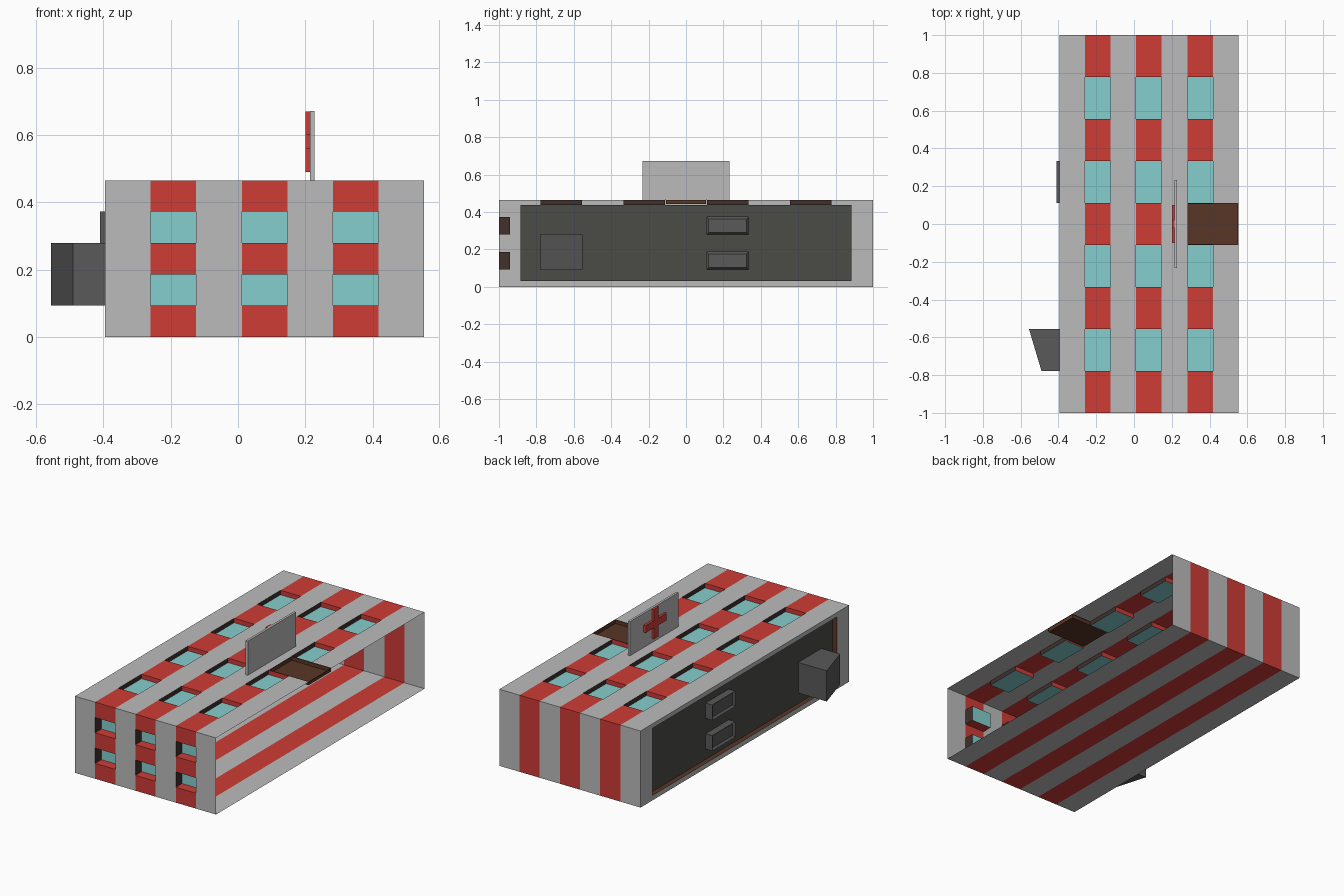
import bpy, bmesh
from mathutils import Vector

if "Cube" in bpy.data.objects:
    bpy.data.objects.remove(bpy.data.objects["Cube"])

X0, X1, H = -0.395, 0.553, 0.465
COLORS = {
    "wall_grey": (0.50, 0.50, 0.50), "stripe_red": (0.62, 0.045, 0.037),
    "glass_teal": (0.24, 0.62, 0.62), "reveal_dark": (0.05, 0.03, 0.025),
    "door_brown": (0.10, 0.037, 0.02), "roof_dark": (0.07, 0.07, 0.062),
    "vent_dark": (0.10, 0.10, 0.10),
}
GREY, RED, GLASS, REVEAL, BROWN, ROOF, VENT = range(7)
MATS = []
for name, c in COLORS.items():
    m = bpy.data.materials.new(name)
    m.diffuse_color = (*c, 1)
    m.use_nodes = True
    m.node_tree.nodes["Principled BSDF"].inputs["Base Color"].default_value = m.diffuse_color
    MATS.append(m)


def steps(a, b, n):
    return [a + (b - a) * i / n for i in range(n + 1)]


def grid(bm, us, vs, place, mat, flip=False):
    """Grid of quads; place maps (u, v) to a point, mat maps (i, j) to a slot."""
    pts = [[bm.verts.new(place(u, v)) for v in vs] for u in us]
    cells = {}
    for i in range(len(us) - 1):
        for j in range(len(vs) - 1):
            q = [pts[i][j], pts[i + 1][j], pts[i + 1][j + 1], pts[i][j + 1]]
            f = bm.faces.new(q[::-1] if flip else q)
            f.material_index = mat(i, j)
            cells[i, j] = f
    return cells


def push(bm, faces, offset, face_mat, side_mat):
    """Extrude each face by an offset and colour the cap and its sides."""
    caps = bmesh.ops.extrude_discrete_faces(bm, faces=faces)["faces"]
    bm.normal_update()
    for cap in caps:
        for v in cap.verts:
            v.co += Vector(offset)
    bm.normal_update()
    for cap in caps:
        cap.material_index = face_mat
        for e in cap.edges:
            for f in e.link_faces:
                if f is not cap:
                    f.material_index = side_mat(f)
    return caps


def merge(bm, faces):
    return bmesh.ops.dissolve_faces(bm, faces=faces, use_verts=False)["region"][0]


def finish(bm, name):
    bmesh.ops.remove_doubles(bm, verts=bm.verts[:], dist=1e-5)
    me = bpy.data.meshes.new(name)
    bm.to_mesh(me)
    bm.free()
    for m in MATS:
        me.materials.append(m)
    ob = bpy.data.objects.new(name, me)
    bpy.context.collection.objects.link(ob)
    return ob


# striped walls: a thin tube open at +x, with recessed windows
xs, ys, zs = steps(X0, X1, 7), steps(-1, 1, 9), steps(0, H, 5)
stripe = lambda i, j: RED if i % 2 else GREY
reveal = lambda f: REVEAL if abs(f.normal.x) > 0.5 else RED
bm = bmesh.new()
top = grid(bm, xs, ys, lambda u, v: (u, v, H), stripe)
front = grid(bm, xs, zs, lambda u, v: (u, -1, v), stripe)
grid(bm, xs, ys, lambda u, v: (u, v, 0), stripe, True)
grid(bm, xs, zs, lambda u, v: (u, 1, v), stripe, True)
odd = lambda cells: [f for (i, j), f in cells.items() if i % 2 and j % 2]
push(bm, odd(top), (0, 0, -0.027), GLASS, reveal)
push(bm, odd(front), (0, 0.06, 0), GLASS, reveal)

# entrance door, sunk into the wall at the open end
door = merge(bm, [top[5, 4], top[6, 4]])
bm.normal_update()
rim = bmesh.ops.inset_individual(bm, faces=[door], thickness=0.006)["faces"]
for f in rim:
    f.material_index = BROWN
push(bm, [door], (0, 0, -0.022), BROWN, lambda f: BROWN)
finish(bm, "striped_walls")

# roof: grey rim around a sunken dark panel
bm = bmesh.new()
YR, Z0, Z1, XR = 0.885, 0.03, 0.438, X0 + 0.03
rim = grid(bm, [-1, -YR, YR, 1], [0, Z0, Z1, H],
           lambda u, v: (X0, u, v), lambda i, j: GREY, True)
cap = push(bm, [rim[1, 1]], (XR - X0, 0, 0), ROOF, lambda f: BROWN)
bmesh.ops.delete(bm, geom=cap, context="FACES_ONLY")
panel = grid(bm, [-YR, ys[1], ys[2], ys[5], ys[6], YR], [Z0, *zs[1:5], Z1],
             lambda u, v: (XR, u, v), lambda i, j: ROOF, True)

# two roof vents with sunken centres
vents = push(bm, [panel[3, 1], panel[3, 3]], (-0.41 - XR, 0, 0), VENT, lambda f: VENT)
bmesh.ops.inset_individual(bm, faces=vents, thickness=0.014, depth=-0.012)

# stair housing with a slanted end
house = merge(bm, [panel[1, 1], panel[1, 2]])
for f in push(bm, [house], (-0.1, 0, 0), VENT, lambda f: VENT):
    for v in f.verts:
        v.co.x = -0.49 if v.co.y < -0.66 else -0.556
finish(bm, "roof")


def slab(name, outline, xa, xb, mat):
    """Extrude a (y, z) outline from xa to xb."""
    bm = bmesh.new()
    f = bm.faces.new([bm.verts.new((xa, y, z)) for y, z in outline])
    r = bmesh.ops.extrude_face_region(bm, geom=[f], use_keep_orig=True)["geom"]
    bmesh.ops.translate(bm, vec=(xb - xa, 0, 0),
                        verts=[v for v in r if isinstance(v, bmesh.types.BMVert)])
    bmesh.ops.recalc_face_normals(bm, faces=bm.faces[:])
    for f in bm.faces:
        f.material_index = mat
    finish(bm, name)


# sign board and its cross
slab("sign_board", [(-0.232, H), (0.232, H), (0.232, 0.672), (-0.232, 0.672)], 0.214, 0.228, GREY)
a, L, h, c = 0.022, 0.1, 0.09, 0.58
quarter = [(L, a), (a, a), (a, h)]
cross = quarter + [(-y, z) for y, z in quarter[::-1]]
cross += [(y, -z) for y, z in cross[::-1]]
slab("sign_cross", [(y, c + z) for y, z in cross], 0.2, 0.214, RED)
